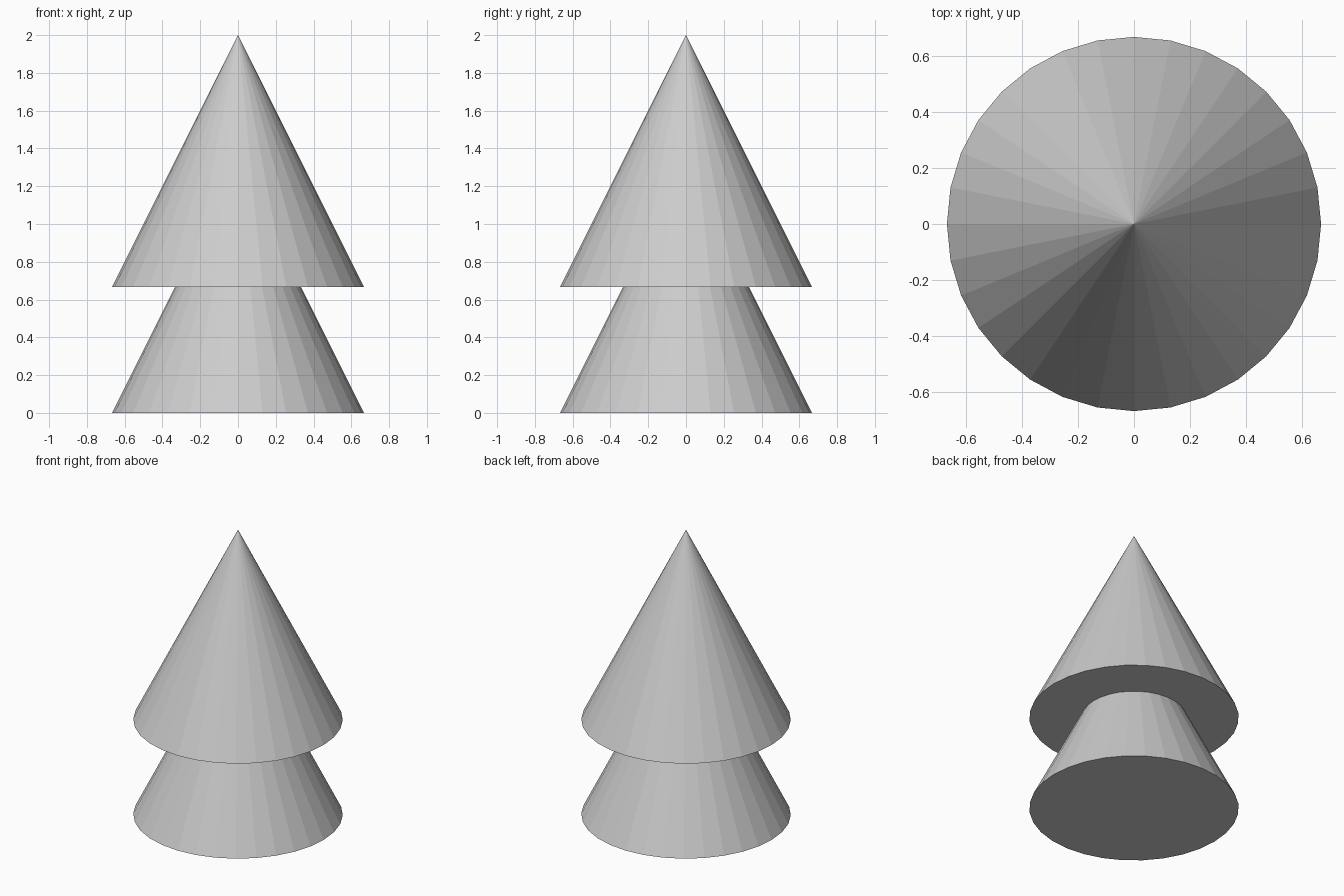
import bpy

if "Cube" in bpy.data.objects:
    bpy.data.objects.remove(bpy.data.objects["Cube"])

RADIUS = 2 / 3
HEIGHT = 4 / 3


def add_tier(name, base_z):
    """Closed, flat-shaded 32-sided cone standing on base_z."""
    bpy.ops.mesh.primitive_cone_add(
        vertices=32, radius1=RADIUS, radius2=0, depth=HEIGHT,
        location=(0, 0, base_z + HEIGHT / 2))
    bpy.context.object.name = name


# Two identical stacked tiers, the upper one raised by half a cone
add_tier("lower_tier", 0)
add_tier("upper_tier", HEIGHT / 2)
